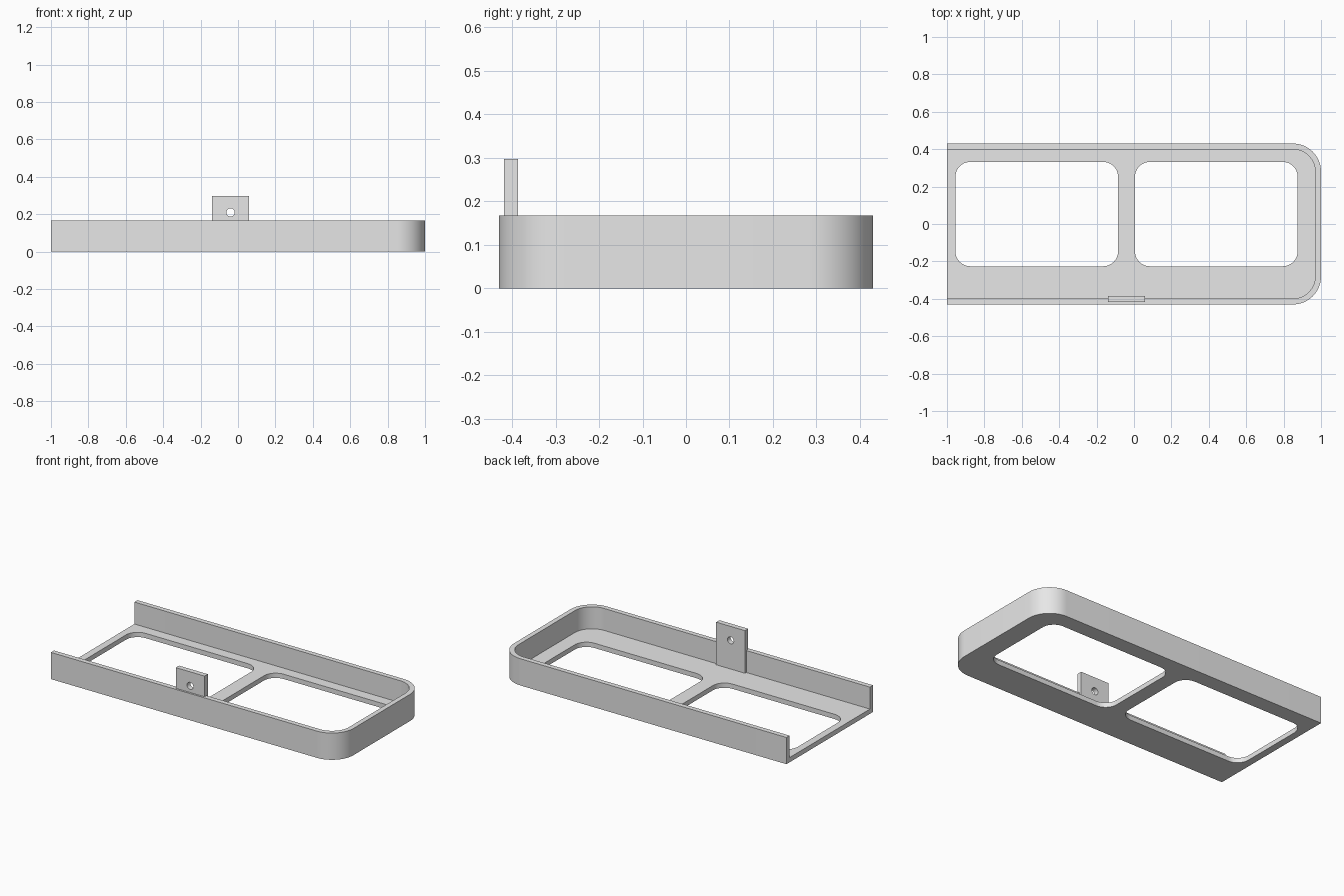
import bpy
import bmesh
from math import cos, sin, pi, radians
from mathutils import Matrix

if "Cube" in bpy.data.objects:
    bpy.data.objects.remove(bpy.data.objects["Cube"], do_unlink=True)

grey = bpy.data.materials.new("light grey")
grey.use_nodes = True
grey.diffuse_color = (0.8, 0.8, 0.8, 1)
grey.node_tree.nodes["Principled BSDF"].inputs["Base Color"].default_value = (0.8, 0.8, 0.8, 1)

LENGTH, WIDTH, HEIGHT = 1.0, 0.43, 0.168   # half length, half width, full height
WALL, FLOOR, CORNER = 0.031, 0.03, 0.15


def arc(cx, cy, r, start, end, steps=16):
    """Points along an arc, angles in degrees."""
    angles = [radians(start + (end - start) * i / steps) for i in range(steps + 1)]
    return [(cx + r * cos(a), cy + r * sin(a)) for a in angles]


def tray_outline(inset):
    """Square at the open left end, rounded at the right end."""
    x, y, r = LENGTH - inset, WIDTH - inset, CORNER - inset
    return ([(-LENGTH, -y)] + arc(x - r, -y + r, r, -90, 0)
            + arc(x - r, y - r, r, 0, 90) + [(-LENGTH, y)])


def rounded_window(x0, x1, y0, y1, r):
    return (arc(x0 + r, y0 + r, r, 180, 270, 10) + arc(x1 - r, y0 + r, r, 270, 360, 10)
            + arc(x1 - r, y1 - r, r, 0, 90, 10) + arc(x0 + r, y1 - r, r, 90, 180, 10))


def plate(name, loops, bottom, top, matrix=Matrix()):
    """Extrude closed outlines (first is the rim, the rest are holes) into a solid."""
    curve = bpy.data.curves.new(name + "_outline", "CURVE")
    curve.dimensions = "2D"
    curve.fill_mode = "BOTH"
    curve.extrude = (top - bottom) / 2
    for loop in loops:
        spline = curve.splines.new("POLY")
        spline.points.add(len(loop) - 1)
        for point, (x, y) in zip(spline.points, loop):
            point.co = (x, y, 0, 1)
        spline.use_cyclic_u = True
    helper = bpy.data.objects.new(name + "_helper", curve)
    bpy.context.collection.objects.link(helper)
    graph = bpy.context.evaluated_depsgraph_get()
    mesh = bpy.data.meshes.new_from_object(helper.evaluated_get(graph))
    bpy.data.objects.remove(helper, do_unlink=True)
    bpy.data.curves.remove(curve)

    # Weld the caps to the sides and place the solid
    bm = bmesh.new()
    bm.from_mesh(mesh)
    bmesh.ops.remove_doubles(bm, verts=bm.verts, dist=0.0001)
    bm.transform(matrix @ Matrix.Translation((0, 0, (top + bottom) / 2)))
    bmesh.ops.recalc_face_normals(bm, faces=bm.faces)
    bm.to_mesh(mesh)
    bm.free()
    mesh.name = name
    mesh.materials.clear()
    mesh.materials.append(grey)

    obj = bpy.data.objects.new(name, mesh)
    bpy.context.collection.objects.link(obj)
    bpy.ops.object.select_all(action="DESELECT")
    obj.select_set(True)
    bpy.context.view_layer.objects.active = obj
    bpy.ops.object.shade_smooth_by_angle(angle=radians(30))
    return obj


# Floor with two rounded windows
windows = [rounded_window(x, x + 0.87, -0.226, 0.332, 0.08) for x in (-0.955, 0.005)]
plate("tray_floor", [tray_outline(0)] + windows, 0, FLOOR)

# Wall around three sides, open at the left end
plate("tray_wall", [tray_outline(0) + tray_outline(WALL)[::-1]], FLOOR, HEIGHT)

# Upright mounting tab with a screw hole, standing against the front wall
tab = [(-0.14, FLOOR), (0.06, FLOOR), (0.06, 0.298), (-0.14, 0.298)]
hole = arc(-0.04, 0.21, 0.022, 0, 360, 32)[:-1]
plate("mounting_tab", [tab, hole], 0.386, 0.418, Matrix.Rotation(pi / 2, 4, "X"))
